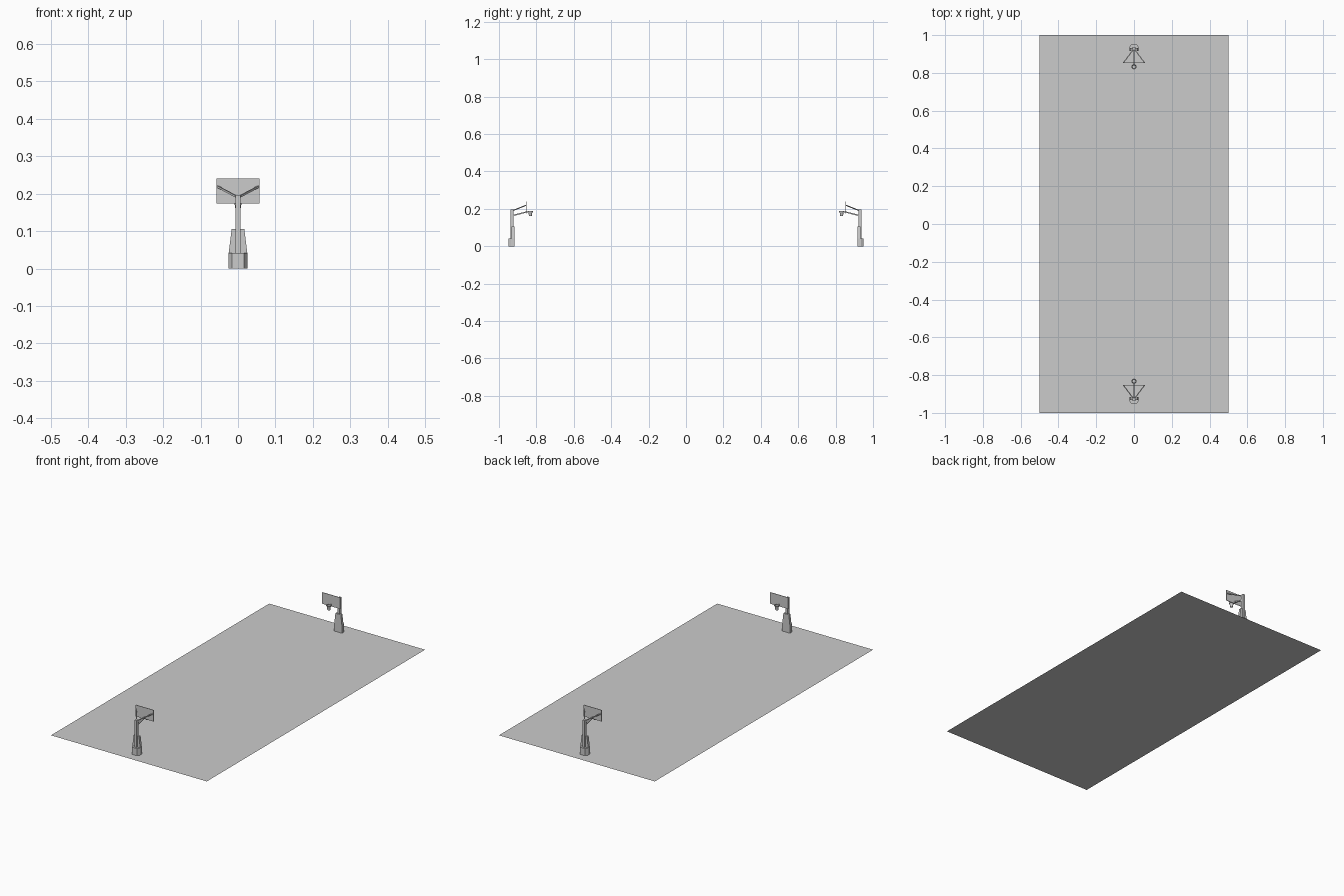
import bpy, bmesh, math
from mathutils import Vector

if "Cube" in bpy.data.objects:
    bpy.data.objects.remove(bpy.data.objects["Cube"])


def make(name, verts, faces, mat=None):
    me = bpy.data.meshes.new(name)
    me.from_pydata(verts, [], faces)
    bm = bmesh.new()
    bm.from_mesh(me)
    if len(faces) > 1:
        bmesh.ops.recalc_face_normals(bm, faces=bm.faces)
    bm.to_mesh(me)
    bm.free()
    ob = bpy.data.objects.new(name, me)
    bpy.context.collection.objects.link(ob)
    if mat:
        me.materials.append(mat)
    return ob


def loft(name, lower, upper):
    """Closed solid between two matching outlines."""
    n = len(lower)
    faces = [(i, (i + 1) % n, n + (i + 1) % n, n + i) for i in range(n)]
    faces += [tuple(range(n))[::-1], tuple(range(n, 2 * n))]
    return make(name, lower + upper, faces)


def rect(hw, y0, y1, z):
    return [(-hw, y0, z), (hw, y0, z), (hw, y1, z), (-hw, y1, z)]


def bar(name, a, b, w, h):
    """Straight box beam from a to b."""
    a, b = Vector(a), Vector(b)
    side = (b - a).cross(Vector((0, 0, 1))).normalized() * w / 2
    up = side.cross(b - a).normalized() * h / 2
    ring = lambda p: [tuple(p + s * side + u * up)
                      for s, u in ((-1, -1), (1, -1), (1, 1), (-1, 1))]
    return loft(name, ring(a), ring(b))


def revolve(name, profile, y, n=12):
    """Open or closed lathe surface about a vertical axis at (0, y)."""
    verts = [(r * math.cos(2 * math.pi * i / n), y + r * math.sin(2 * math.pi * i / n), z)
             for r, z in profile for i in range(n)]
    faces = [(j * n + i, j * n + (i + 1) % n, (j + 1) * n + (i + 1) % n, (j + 1) * n + i)
             for j in range(len(profile) - 1) for i in range(n)]
    return make(name, verts, faces)


# Court: surround slab and lighter playing surface
light = bpy.data.materials.new("light_floor")
light.diffuse_color = (0.8, 0.8, 0.8, 1)
light.use_nodes = True
light.node_tree.nodes["Principled BSDF"].inputs["Base Color"].default_value = light.diffuse_color
make("court_surround", rect(0.5, -1, 1, 0), [(0, 1, 2, 3)])
make("playing_surface", rect(0.465, -0.872, 0.874, 0.001), [(0, 1, 2, 3)], light)


def hoop_stand(end):
    tag = "_" + end
    # Weighted foot, narrower at the back
    foot = lambda z: [(-0.016, -0.949, z), (0.016, -0.949, z), (0.025, -0.935, z),
                      (0.025, -0.922, z), (-0.025, -0.922, z), (-0.025, -0.935, z)]
    parts = [loft("foot" + tag, foot(0), foot(0.041))]
    # Tapered front padding and upright post
    pad = loft("post_padding_lower" + tag, rect(0.025, -0.932, -0.917, 0),
               rect(0.025, -0.932, -0.917, 0.041))
    parts += [pad, loft("post_padding" + tag, rect(0.025, -0.932, -0.917, 0.041),
                        rect(0.017, -0.932, -0.917, 0.105))]
    parts.append(loft("post" + tag, rect(0.007, -0.938, -0.922, 0),
                      rect(0.007, -0.938, -0.922, 0.197)))
    # Support arms
    parts.append(bar("lower_arm" + tag, (0, -0.928, 0.164), (0, -0.846, 0.185), 0.007, 0.007))
    for s in (-1, 1):
        parts.append(bar("upper_arm" + tag, (0, -0.928, 0.19), (s * 0.055, -0.855, 0.219),
                         0.005, 0.005))
    # Backboard
    parts.append(loft("backboard" + tag, rect(0.057, -0.856, -0.853, 0.174),
                      rect(0.057, -0.856, -0.853, 0.24)))
    # Rim and open net
    rim = [(0.0135, 0.184), (0.0135, 0.188), (0.0105, 0.188), (0.0105, 0.184), (0.0135, 0.184)]
    parts.append(revolve("rim" + tag, rim, -0.832))
    parts.append(revolve("net" + tag, [(0.012, 0.186), (0.009, 0.173), (0.008, 0.162)], -0.832))
    return parts


# One stand at each end, the far one turned to face the court
hoop_stand("front")
for part in hoop_stand("back"):
    part.rotation_euler.z = math.pi
